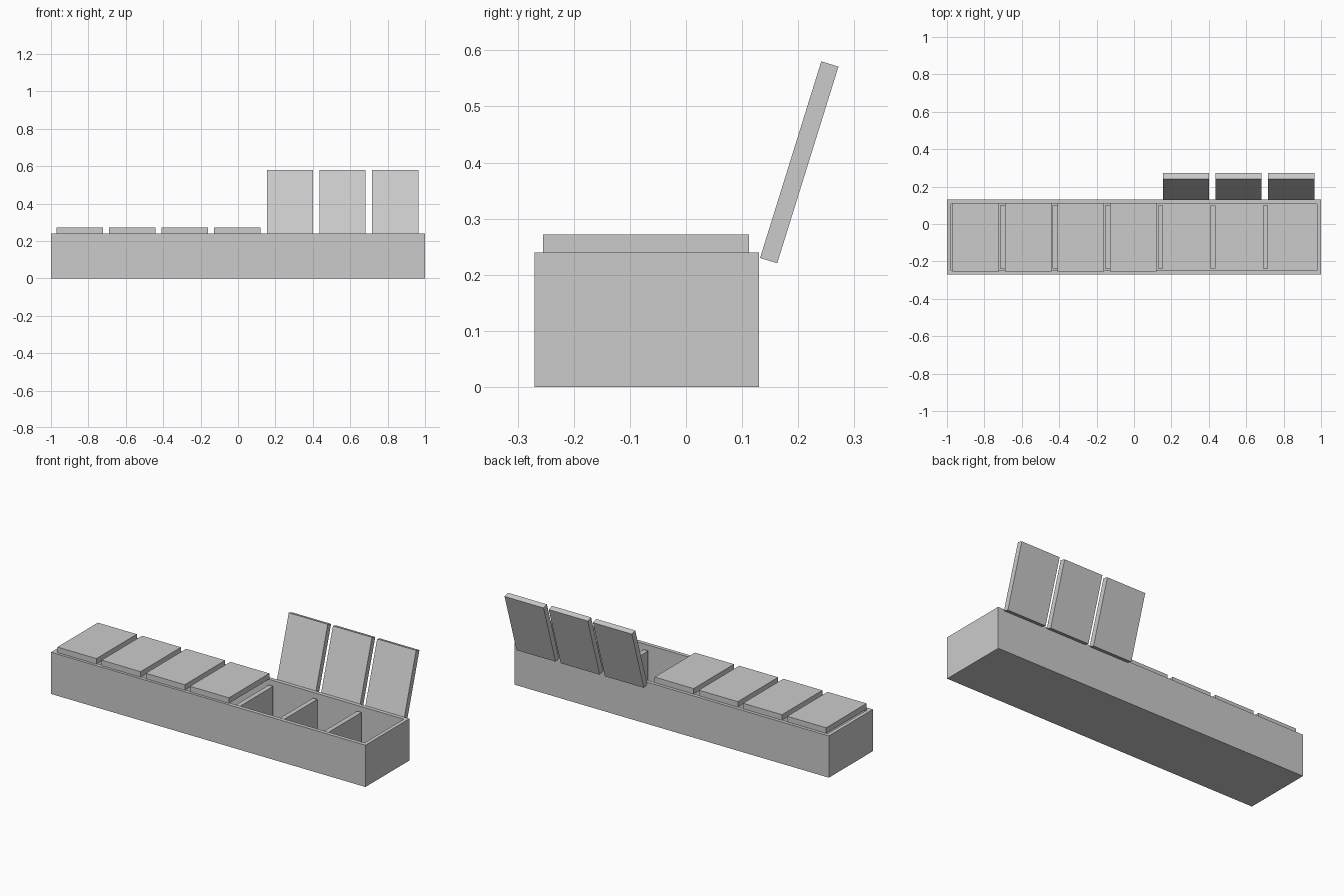
import bpy
import bmesh
from math import radians
from mathutils import Matrix, Vector

if "Cube" in bpy.data.objects:
    bpy.data.objects.remove(bpy.data.objects["Cube"], do_unlink=True)

# Single plastic colour
grey = bpy.data.materials.new("light_grey_plastic")
grey.use_nodes = True
colour = (0.6, 0.6, 0.6, 1)
grey.diffuse_color = colour
grey.node_tree.nodes["Principled BSDF"].inputs["Base Color"].default_value = colour

COUNT, OPEN_FROM = 7, 4
FRONT, BACK, HEIGHT = -0.27, 0.13, 0.24
WALL, FLOOR = 0.031, 0.03
PITCH, LID_WIDTH, LID_LENGTH, LID_THICK = 0.281, 0.248, 0.367, 0.032
FIRST = -0.97


def box_mesh(low, high):
    low, high = Vector(low), Vector(high)
    bm = bmesh.new()
    bmesh.ops.create_cube(bm, size=1)
    bmesh.ops.transform(bm, verts=bm.verts, matrix=Matrix.Translation((low + high) / 2)
                        @ Matrix.Diagonal((*(high - low), 1)))
    return bm


def finish(bm, name):
    mesh = bpy.data.meshes.new(name)
    bm.normal_update()
    bm.to_mesh(mesh)
    bm.free()
    mesh.materials.append(grey)
    obj = bpy.data.objects.new(name, mesh)
    bpy.context.collection.objects.link(obj)
    return obj


# Tray: a block with its top inset and pushed down to the floor
bm = box_mesh((-1, FRONT, 0), (1, BACK, HEIGHT))
bm.normal_update()
top = max(bm.faces, key=lambda f: f.calc_center_median().z)
bmesh.ops.inset_region(bm, faces=[top], thickness=WALL)
well = bmesh.ops.extrude_discrete_faces(bm, faces=[top])["faces"][0]
bmesh.ops.translate(bm, verts=well.verts, vec=(0, 0, FLOOR - HEIGHT))
finish(bm, "tray")

# Dividers, a little lower than the rim
for i in range(1, COUNT):
    x = FIRST + i * PITCH
    finish(box_mesh((x - 0.027, FRONT + WALL, FLOOR), (x, BACK - WALL, HEIGHT - 0.028)),
           f"divider_{i}")

# Lids: the first ones lie shut, the rest are swung open behind the tray
for i in range(COUNT):
    x = FIRST + i * PITCH
    if i < OPEN_FROM:
        bm = box_mesh((x, -0.255, HEIGHT), (x + LID_WIDTH, -0.255 + LID_LENGTH, HEIGHT + LID_THICK))
        finish(bm, f"closed_lid_{i + 1}")
    else:
        bm = box_mesh((0, 0, 0), (LID_WIDTH, LID_THICK, LID_LENGTH))
        lid = finish(bm, f"open_lid_{i + 1}")
        lid.location = (x, 0.132, 0.23)
        lid.rotation_euler.x = radians(-17.3)
